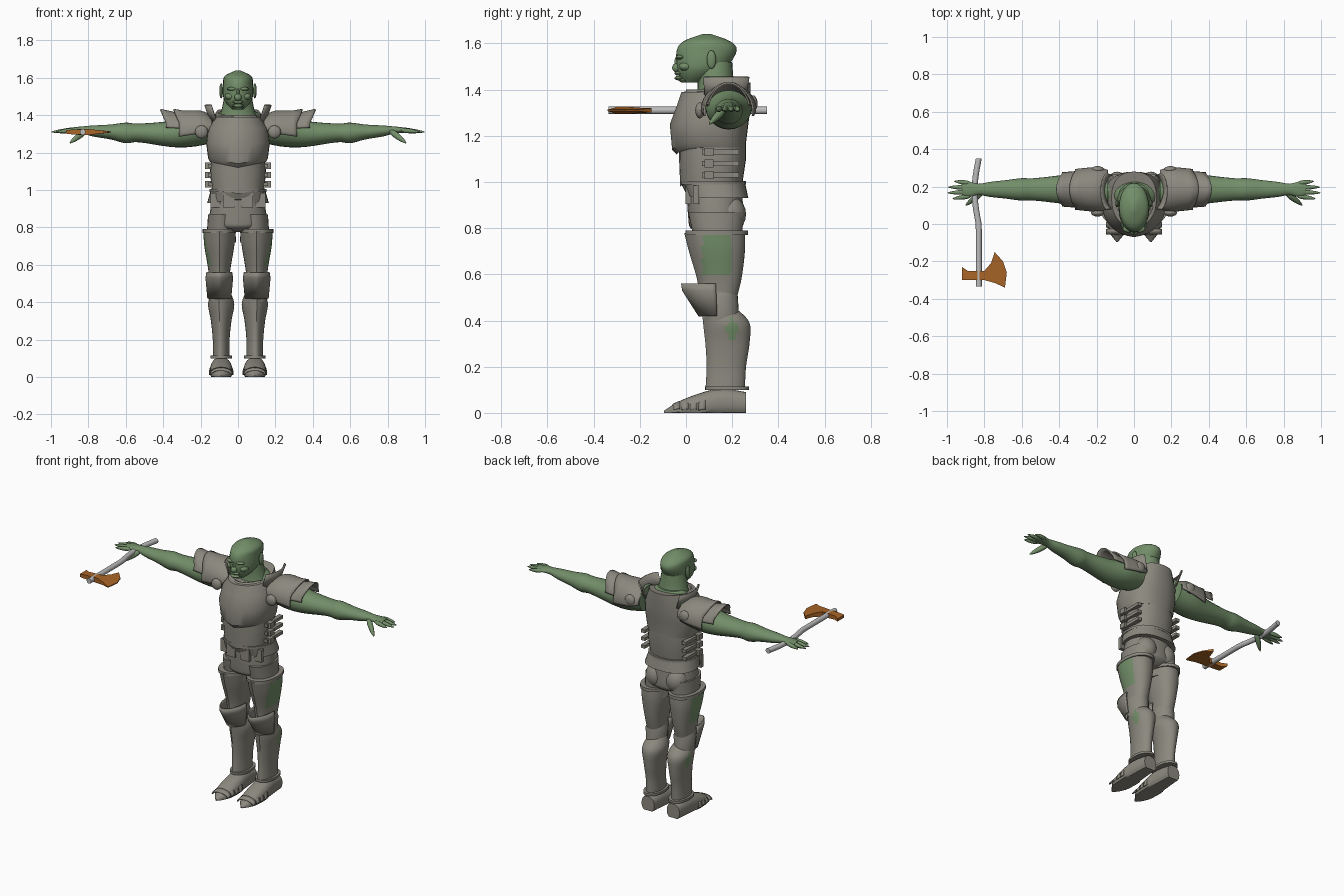
import bpy, bmesh, math
from mathutils import Matrix, Vector

if "Cube" in bpy.data.objects:
    bpy.data.objects.remove(bpy.data.objects["Cube"])

ARM_Y, ARM_Z = .185, 1.31
THIGH_X, SHIN_X = .1, .09
HANDLE_X = -.83


def material(name, *rgb):
    m = bpy.data.materials.new(name)
    m.use_nodes = True
    m.diffuse_color = (*rgb, 1)
    m.node_tree.nodes["Principled BSDF"].inputs["Base Color"].default_value = (*rgb, 1)
    return m


skin = material("green_skin", .17, .27, .14)
steel = material("dull_steel", .26, .25, .21)
wood = material("pale_handle", .5, .5, .5)
bronze = material("bronze_blade", .4, .13, .02)
parts = []


def finish(name, bm, mats, mirror=False, thick=0, rule=None):
    """Turn a bmesh into an object, with optional mirroring and thickness."""
    bmesh.ops.recalc_face_normals(bm, faces=bm.faces[:])
    if rule:
        for face in bm.faces:
            face.material_index = int(rule(face.calc_center_median(), face.normal))
    mesh = bpy.data.meshes.new(name)
    bm.to_mesh(mesh)
    bm.free()
    for mat in mats:
        mesh.materials.append(mat)
    ob = bpy.data.objects.new(name, mesh)
    bpy.context.collection.objects.link(ob)
    if thick:
        solidify = ob.modifiers.new("thickness", "SOLIDIFY")
        solidify.thickness, solidify.offset = thick, 0
    if mirror:
        ob.modifiers.new("mirror", "MIRROR").use_mirror_merge = False
    parts.append(ob)


def blend(before, start, end, after, t):
    """Smooth curve value between start and end."""
    slope_in, slope_out = (end - before) / 2, (after - start) / 2
    rise = end - start
    bend = 3 * rise - 2 * slope_in - slope_out
    twist = slope_in + slope_out - 2 * rise
    return start + t * (slope_in + t * (bend + t * twist))


def spline(rings, steps):
    """Add smoothly interpolated sections between the given ones."""
    padded = [rings[0], *rings, rings[-1]]
    result = []
    for group in zip(padded, padded[1:], padded[2:], padded[3:]):
        for step in range(steps):
            result.append([blend(*values, step / steps) for values in zip(*group)])
    return result + [rings[-1]]


def loft(name, mats, axis, centre, rings, sides=24, steps=1, power=1, arc=None, warp=None, **options):
    """Skin elliptic sections of (position, second centre, first radius, second radius)."""
    bm = bmesh.new()
    loops = []
    start, end = arc or (0, 360)
    count = sides + 1 if arc else sides
    for t, offset, across, along in spline(rings, steps):
        loop = []
        for k in range(count):
            angle = math.radians(start + (end - start) * k / sides)
            c, s = math.cos(angle), math.sin(angle)
            u = centre + across * math.copysign(abs(c) ** power, c)
            v = offset + along * math.copysign(abs(s) ** power, s)
            co = Vector({"x": (t, u, v), "y": (u, t, v), "z": (u, v, t)}[axis])
            if warp:
                warp(co)
            loop.append(bm.verts.new(co))
        loops.append(loop)
    for low, high in zip(loops, loops[1:]):
        for k in range(sides):
            j = (k + 1) % count
            bm.faces.new((low[k], low[j], high[j], high[k]))
    if not arc:
        bm.faces.new(loops[0])
        bm.faces.new(loops[-1])
    finish(name, bm, mats, thick=.008 if arc else 0, **options)


def blob(name, mat, loc, size, mirror=False, box=False):
    """Ellipsoid or box of the given half sizes."""
    bm = bmesh.new()
    if box:
        bmesh.ops.create_cube(bm, size=2)
    else:
        bmesh.ops.create_uvsphere(bm, u_segments=16, v_segments=10, radius=1)
    bm.transform(Matrix.Translation(loc) @ Matrix.Diagonal((*size, 1)))
    finish(name, bm, [mat], mirror)


def digit(name, start, end, radius):
    """Tapered finger between two points, made for both hands."""
    start, end = Vector(start), Vector(end)
    bm = bmesh.new()
    bmesh.ops.create_uvsphere(bm, u_segments=12, v_segments=12, radius=1)
    for vert in bm.verts:
        flat = radius * (1 - vert.co.z / 3)
        vert.co.x, vert.co.y = vert.co.x * flat, vert.co.y * flat
    length = end - start
    turn = length.to_track_quat("Z", "Y").to_matrix().to_4x4()
    stretch = Matrix.Diagonal((1, 1, length.length / 2, 1))
    bm.transform(Matrix.Translation((start + end) / 2) @ turn @ stretch)
    finish(name, bm, [skin], mirror=True)


def band(name, centre, z, height, y, across, along, mirror=False):
    """Flat raised rim around a body section."""
    loft(name, [steel], "z", centre, [(z, y, across, along), (z + height, y, across, along)],
         power=.9, mirror=mirror)


# Shape rules for the armour
def keeled(depth, point, low):
    def warp(co):
        front = max(0, 1 - abs(co.x) / .15)
        if co.y < .1:
            co.y -= depth * front
            if co.z < low:
                co.z -= point * front
        elif co.z > 1.37:
            co.z += min(.04, (co.y - .1) / 3)
    return warp


def crest(co):
    if co.x > .3:
        co.x += max(0, co.z - 1.36) / 2
        co.z += max(0, co.z - 1.38) / 4


def lean(co):
    co.x += (co.z - 1.36) / 3


def ridge(co):
    if co.y < .15:
        co.y -= max(0, .05 - abs(co.x - THIGH_X)) / 4


def grounded(co):
    co.z = max(co.z, 0)


def handle_bend(co):
    co.x -= math.sin(9 * max(co.y, 0)) / 45


def thigh_opening(c, n):
    return n.x > .35 and .59 + abs(c.y - .13) / 4 < c.z < .77 and .07 < c.y < .2


def calf_opening(c, n):
    return n.x > .4 and 2 * abs(c.y - .2) + abs(c.z - .36) < .06


# Head and face
loft("head", [skin], "z", 0, [(1.43, .03, .03, .04), (1.46, .05, .06, .08), (1.5, .07, .08, .11),
     (1.57, .09, .08, .13), (1.61, .09, .07, .1), (1.64, .09, .01, .02)], steps=4)
loft("neck", [skin], "z", 0, [(1.34, .14, .12, .1), (1.42, .13, .09, .08), (1.52, .12, .07, .08)], steps=4)
blob("nose", skin, (0, -.04, 1.495), (.02, .02, .02))
blob("nose_bridge", skin, (0, -.03, 1.52), (.01, .02, .03))
for name, y, z in (("upper_lip", -.03, 1.47), ("lower_lip", -.03, 1.45), ("chin", -.01, 1.44)):
    blob(name, skin, (0, y, z), (.03, .02, .01))
blob("brows", skin, (.03, -.025, 1.54), (.03, .02, .01), mirror=True)
blob("cheeks", skin, (.04, 0, 1.5), (.03, .03, .02), mirror=True)
blob("ears", skin, (.09, .11, 1.53), (.01, .02, .04), mirror=True)

# Bare torso, arms and hands
loft("torso", [skin], "z", 0, [(1.2, .13, .14, .12), (1.33, .16, .16, .1), (1.39, .16, .13, .08),
     (1.43, .16, .08, .06)], steps=3)
loft("arms", [skin], "x", ARM_Y, [(.14, 1.33, .09, .08), (.25, 1.32, .1, .09), (.36, 1.3, .08, .07),
     (.53, 1.305, .06, .05), (.6, 1.305, .06, .055), (.68, ARM_Z, .05, .04), (.77, 1.315, .04, .03),
     (.83, 1.32, .03, .02), (.88, 1.32, .04, .015), (.92, 1.32, .03, .01)], steps=4, mirror=True)
for i in range(4):
    reach = 1 - .015 * abs(i - 1.4) ** 2
    digit(f"finger_{i + 1}", (.87, .15 + i / 45, 1.32), (reach, .135 + i / 32, ARM_Z), .012)
digit("thumb", (.81, .17, 1.32), (.9, .1, 1.25), .016)

# Chest and waist armour
loft("breastplate", [steel], "z", 0, [(1.15, .12, .15, .14), (1.17, .11, .16, .15), (1.25, .11, .17, .16),
     (1.33, .13, .16, .15), (1.39, .14, .12, .14)], sides=32, power=.85, warp=keeled(.02, .03, 1.2))
loft("breastplate_collar", [steel], "z", 0, [(1.36, .14, .12, .13), (1.4, .14, .1, .12)],
     arc=(200, 340), warp=keeled(.015, 0, 0))
loft("abdomen_plate", [steel], "z", 0, [(1.2, .12, .14, .14), (1.1, .12, .15, .14), (1, .115, .14, .13)],
     sides=32, power=.85, warp=keeled(.01, .02, 1.05))
loft("fauld", [steel], "z", 0, [(1, .12, .145, .135), (.93, .14, .165, .13)],
     sides=32, power=.85, warp=keeled(.01, -.02, .96))
band("waist_rim", 0, .99, .015, .117, .152, .142)
for i in range(3):
    z = 1.13 - i / 20
    blob(f"side_straps_{i + 1}", steel, (.147, .15, z), (.014, .08, .01), mirror=True, box=True)
    blob(f"side_buckles_{i + 1}", steel, (.16, .1, z), (.016, .02, .017), mirror=True, box=True)
for i, name in enumerate(("inner_tassets", "outer_tassets")):
    blob(name, steel, (.05 + i / 15, .01 + i / 30, .945), (.03, .012, .04), mirror=True, box=True)

# Shoulder armour
loft("upper_pauldrons", [steel], "x", ARM_Y, [(.14, 1.33, .1, .06), (.2, 1.32, .115, .1),
     (.315, 1.305, .105, .115)], arc=(-10, 190), steps=4, warp=crest, mirror=True)
loft("lower_pauldrons", [steel], "x", ARM_Y, [(.26, ARM_Z, .1, .085), (.385, ARM_Z, .09, .11)],
     arc=(12, 168), steps=4, warp=crest, mirror=True)
loft("neck_guards", [steel], "z", .1, [(1.36, .17, .045, .09), (1.455, .175, .045, .1)],
     arc=(-75, 75), warp=lean, mirror=True)
blob("front_shoulder_discs", steel, (.195, .06, ARM_Z), (.035, .02, .035), mirror=True)
blob("rear_shoulder_discs", steel, (.195, .29, 1.34), (.035, .02, .035), mirror=True)

# Hips and thighs
loft("hips", [steel], "z", 0, [(.99, .12, .13, .12), (.84, .13, .155, .12), (.8, .13, .13, .11),
     (.775, .135, .06, .07)], steps=4, power=.9)
loft("upper_legs", [steel], "z", .09, [(.87, .13, .07, .12), (.72, .14, .08, .1)], steps=4, mirror=True)
blob("seat_muscles", steel, (.07, .19, .86), (.07, .07, .08), mirror=True)
loft("thigh_plates", [steel, skin], "z", THIGH_X, [(.78, .13, .085, .125), (.7, .14, .08, .115),
     (.58, .15, .06, .09), (.48, .145, .05, .07)],
     sides=40, steps=7, power=.9, warp=ridge, rule=thigh_opening, mirror=True)
band("thigh_rims", THIGH_X, .77, .02, .133, .089, .135, mirror=True)

# Knees and shins
loft("knee_plates", [steel], "z", THIGH_X, [(.56, .12, .065, .125), (.53, .12, .07, .12),
     (.42, .13, .06, .06)], arc=(175, 365), warp=ridge, mirror=True)
loft("knee_cuffs", [steel], "z", THIGH_X, [(.53, .15, .05, .07), (.5, .15, .065, .075),
     (.4, .155, .055, .075)], mirror=True)
loft("greaves", [steel, skin], "z", SHIN_X, [(.45, .15, .05, .07), (.39, .18, .07, .095),
     (.3, .185, .055, .09), (.2, .18, .045, .08), (.1, .175, .045, .08)],
     sides=40, steps=6, warp=ridge, rule=calf_opening, mirror=True)
band("ankle_rims", SHIN_X, .1, .015, .177, .058, .095, mirror=True)

# Pointed armoured shoes
loft("shoes", [steel], "y", SHIN_X, [(.26, .04, .045, .05), (.15, .045, .055, .06), (.06, .03, .06, .055),
     (-.03, .015, .05, .035), (-.095, 0, .005, .01)], steps=4, power=.85, warp=grounded, mirror=True)
for i in range(4):
    y, height, width = .085 - i / 27, .068 - i / 77, .062 - i / 400
    loft(f"shoe_lames_{i + 1}", [steel], "y", SHIN_X, [(y, .02, width, height), (y - .03, .016, width, height - .01)],
         arc=(-5, 185), warp=grounded, mirror=True)

# Axe held in the right hand
loft("axe_handle", [wood], "y", HANDLE_X, [(-.335, ARM_Z, .016, .016), (.35, ARM_Z, .016, .016)],
     steps=24, warp=handle_bend)
outline = [(-.92, -.23), (-.89, -.25), (-.8, -.25), (-.765, -.21), (-.745, -.15), (-.7, -.2), (-.68, -.26),
           (-.69, -.34), (-.745, -.315), (-.8, -.3), (-.89, -.3), (-.92, -.3)]
bm = bmesh.new()
lower, upper = [[bm.verts.new((x, y, ARM_Z + side * max(.003, .02 - abs(x - HANDLE_X) / 8))) for x, y in outline]
                for side in (-1, 1)]
bm.faces.new(lower)
bm.faces.new(upper)
for i in range(len(outline)):
    j = i - 1
    bm.faces.new((lower[i], lower[j], upper[j], upper[i]))
bmesh.ops.triangulate(bm, faces=bm.faces[:])
finish("axe_blade", bm, [bronze])

# Smooth shading with sharp plate edges
bpy.ops.object.select_all(action="DESELECT")
for ob in parts:
    ob.select_set(True)
bpy.context.view_layer.objects.active = parts[0]
bpy.ops.object.shade_smooth_by_angle(angle=math.radians(35))
